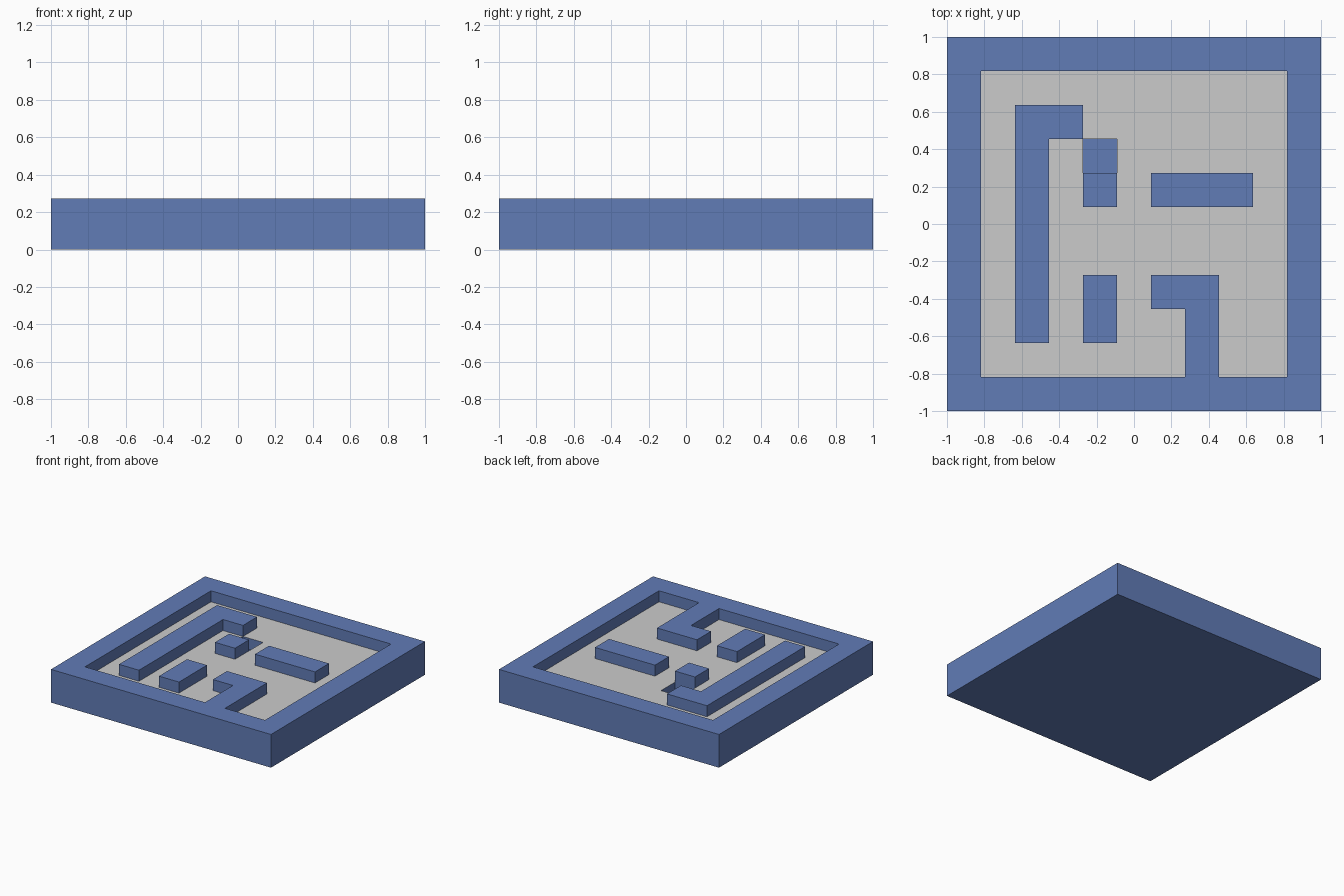
import bpy, bmesh

if "Cube" in bpy.data.objects:
    bpy.data.objects.remove(bpy.data.objects["Cube"])

# Layout seen from above: # frame, w inner wall, . floor, o pit
LAYOUT = [
    "###########",
    "#.........#",
    "#.ww......#",
    "#.w.o.....#",
    "#.w.w.www.#",
    "#.w.......#",
    "#.w.......#",
    "#.w.w.ww..#",
    "#.w.w..#..#",
    "#......#..#",
    "###########",
]
N = len(LAYOUT)
C = 2 / N
H = {"#": 1.5 * C, "w": 1.5 * C, ".": C, "o": 0.5 * C, " ": 0.0}

blue = bpy.data.materials.new("blue")
blue.diffuse_color = (0.12, 0.2, 0.47, 1)
blue.use_nodes = True
blue.node_tree.nodes["Principled BSDF"].inputs["Base Color"].default_value = blue.diffuse_color


def kind(i, j):
    return LAYOUT[j][i] if 0 <= i < N and 0 <= j < N else " "


def build_part(name, tops="", sides="", bottom=False, mat=blue):
    """Top faces for cells in `tops`, drop faces around cells in `sides`."""
    bm = bmesh.new()

    def face(*pts):
        bm.faces.new([bm.verts.new(p) for p in pts])

    for j in range(N):
        for i in range(N):
            k = kind(i, j)
            x0, x1 = -1 + i * C, -1 + (i + 1) * C
            y1, y0 = 1 - j * C, 1 - (j + 1) * C
            z = H[k]
            ring = [(x0, y0), (x1, y0), (x1, y1), (x0, y1)]
            if k in tops:
                face(*[(x, y, z) for x, y in ring])
            if k in sides:
                for n, (di, dj) in enumerate([(0, 1), (1, 0), (0, -1), (-1, 0)]):
                    low = H[kind(i + di, j + dj)]
                    if low < z - 1e-6:
                        a, b = ring[n], ring[(n + 1) % 4]
                        face((*a, low), (*b, low), (*b, z), (*a, z))
    if bottom:
        face((-1, 1, 0), (1, 1, 0), (1, -1, 0), (-1, -1, 0))
    bmesh.ops.remove_doubles(bm, verts=bm.verts, dist=1e-4)
    # merge the cells into clean flat faces
    bmesh.ops.dissolve_limit(bm, angle_limit=0.01, verts=bm.verts, edges=bm.edges)
    mesh = bpy.data.meshes.new(name)
    bm.to_mesh(mesh)
    bm.free()
    if mat:
        mesh.materials.append(mat)
    bpy.context.collection.objects.link(bpy.data.objects.new(name, mesh))


# Outer frame with its spur and the closed underside
build_part("outer_frame", tops="#", sides="#", bottom=True)
# Free-standing maze walls
build_part("inner_walls", tops="w", sides="w")
# Grey maze floor
build_part("floor", tops=".", mat=None)
# Sunken square: its bottom and the floor's cut edges
build_part("pit", tops="o", sides=".")
